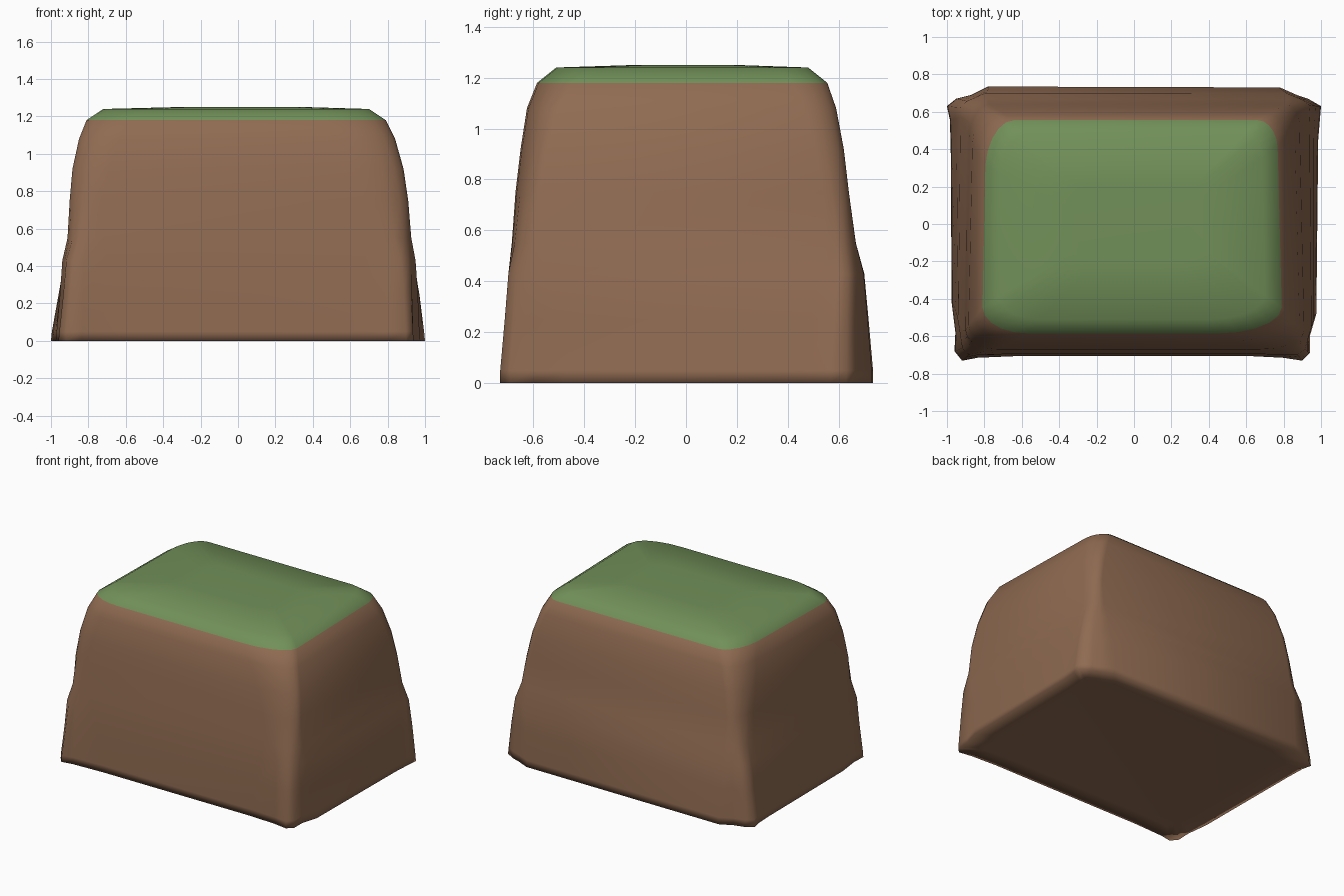
import bpy, bmesh, math

if "Cube" in bpy.data.objects:
    bpy.data.objects.remove(bpy.data.objects["Cube"])


def material(name, color):
    m = bpy.data.materials.new(name)
    m.diffuse_color = (*color, 1)
    m.use_nodes = True
    m.node_tree.nodes["Principled BSDF"].inputs["Base Color"].default_value = m.diffuse_color
    return m


earth = material("earth brown", (0.28, 0.148, 0.084))
grass = material("grass green", (0.168, 0.28, 0.1))

# Flared footprint, six points per corner, counter-clockwise from front left
FOOT = [(-0.975, -0.42), (-0.955, -0.58), (-0.96, -0.68), (-0.92, -0.73), (-0.84, -0.715), (-0.6, -0.705),
        (0.6, -0.705), (0.8, -0.715), (0.9, -0.73), (0.94, -0.69), (0.94, -0.60), (0.975, -0.48),
        (0.985, 0.45), (0.995, 0.57), (1.0, 0.63), (0.93, 0.67), (0.87, 0.69), (0.78, 0.73),
        (-0.78, 0.735), (-0.87, 0.69), (-0.95, 0.67), (-1.0, 0.63), (-0.985, 0.56), (-0.98, 0.42)]

# Corner radii of the crown outline (x, y), from front left
CORNERS = [(0.24, 0.14), (0.34, 0.14), (0.10, 0.14), (0.14, 0.24)]


def rounded(x0, x1, y0, y1, k):
    """Uneven rounded rectangle with the same point order as the footprint."""
    pts = []
    for n, (rx, ry) in enumerate(CORNERS):
        rx, ry = rx * k, ry * k
        cx = x0 + rx if n in (0, 3) else x1 - rx
        cy = y0 + ry if n < 2 else y1 - ry
        for i in range(6):
            a = math.radians(180 + 90 * n + 18 * i)
            y = cy + ry * math.sin(a)
            lean = 1 - 0.04 * k * max(0, y - 0.1) / 0.45
            pts.append(((cx + rx * math.cos(a)) * lean, y))
    return pts


# z, x min, x max, y min, y max, corner size, share of the flared footprint
LEVELS = [(0.05, -0.995, 0.995, -0.73, 0.73, 0.6, 1.0),
          (0.25, -0.97, 0.98, -0.72, 0.71, 0.6, 0.75),
          (0.43, -0.95, 0.96, -0.71, 0.695, 0.6, 0.45),
          (0.55, -0.915, 0.93, -0.69, 0.665, 0.65, 0.15),
          (0.75, -0.90, 0.91, -0.67, 0.64, 0.7, 0),
          (0.92, -0.885, 0.885, -0.65, 0.62, 0.8, 0),
          (1.08, -0.85, 0.84, -0.625, 0.59, 0.9, 0),
          (1.18, -0.81, 0.79, -0.585, 0.555, 1, 0),
          (1.24, -0.72, 0.70, -0.51, 0.48, 0.9, 0),
          (1.25, -0.33, 0.37, -0.20, 0.20, 0.5, 0)]

bm = bmesh.new()


def ring(pts, z):
    return [bm.verts.new((x, y, z)) for x, y in pts]


# Almost flat underside, rim, then the walls and crown
rings = [ring([(x * 0.86, y * 0.84) for x, y in FOOT], 0.01),
         ring(FOOT, 0.0)]
for z, x0, x1, y0, y1, k, flare in LEVELS:
    crown = rounded(x0, x1, y0, y1, k)
    foot = [(x * (x1 - x0) / 2 + (x0 + x1) / 2, y * (y1 - y0) / 1.46) for x, y in FOOT]
    rings.append(ring([(a[0] + (b[0] - a[0]) * flare, a[1] + (b[1] - a[1]) * flare)
                       for a, b in zip(crown, foot)], z))

for low, high in zip(rings, rings[1:]):
    for i in range(len(low)):
        j = (i + 1) % len(low)
        bm.faces.new((low[i], low[j], high[j], high[i]))
bm.faces.new(rings[0][::-1])
bm.faces.new(rings[-1])

# Grass covers everything above the crown edge
for f in bm.faces:
    f.smooth = True
    f.material_index = 1 if f.calc_center_median().z > 1.18 else 0

mesh = bpy.data.meshes.new("earth_mound")
bm.to_mesh(mesh)
bm.free()
mesh.materials.append(earth)
mesh.materials.append(grass)
bpy.context.collection.objects.link(bpy.data.objects.new("earth_mound", mesh))
